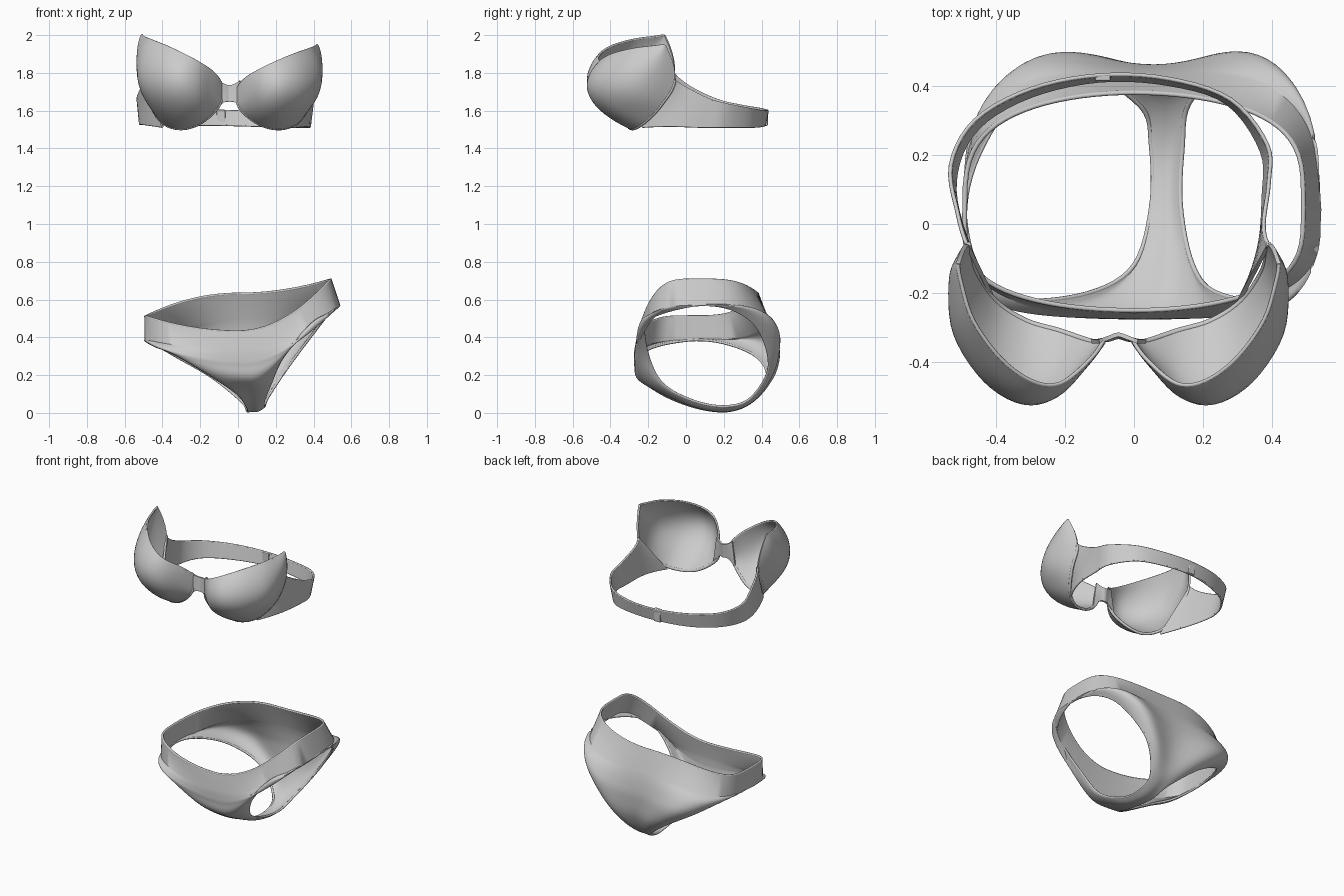
import bpy, bmesh
from math import sin, cos, pi, radians
from mathutils import Vector as V

if "Cube" in bpy.data.objects:
    bpy.data.objects.remove(bpy.data.objects["Cube"])


def spline(pts, per):
    """Smooth interpolation through points, `per` steps per span."""
    p = [V(q) for q in pts]
    if len(p) > 2:
        a, b = 3*p[0]-3*p[1]+p[2], 3*p[-1]-3*p[-2]+p[-3]
    else:
        a, b = 2*p[0]-p[1], 2*p[1]-p[0]
    e = [a] + p + [b]
    out = []
    for i in range(1, len(e)-2):
        p0, p1, p2, p3 = e[i-1:i+3]
        for k in range(per):
            t = k/per
            out.append(0.5*(2*p1 + (p2-p0)*t + (2*p0-5*p1+4*p2-p3)*t*t
                            + (3*p1-p0-3*p2+p3)*t**3))
    return out + [p[-1]]


def across(curves, per):
    """Interpolate between equally sampled curves, giving rows of points."""
    cols = [spline(c, per) for c in zip(*curves)]
    return [list(r) for r in zip(*cols)]


def sheet(name, rows, thick=0.012):
    """Cloth surface from rows of points, with thickness."""
    bm = bmesh.new()
    g = [[bm.verts.new(p) for p in r] for r in rows]
    for r, s in zip(g, g[1:]):
        for i in range(len(r)-1):
            bm.faces.new((r[i], r[i+1], s[i+1], s[i]))
    bmesh.ops.remove_doubles(bm, verts=bm.verts, dist=0.0008)
    bmesh.ops.recalc_face_normals(bm, faces=bm.faces)
    me = bpy.data.meshes.new(name)
    bm.to_mesh(me)
    bm.free()
    ob = bpy.data.objects.new(name, me)
    bpy.context.collection.objects.link(ob)
    m = ob.modifiers.new("thickness", 'SOLIDIFY')
    m.thickness, m.offset = thick, 0
    bpy.ops.object.select_all(action='DESELECT')
    bpy.context.view_layer.objects.active = ob
    ob.select_set(True)
    bpy.ops.object.modifier_apply(modifier=m.name)
    bpy.ops.object.shade_smooth_by_angle(angle=radians(50))
    return ob


def piping(name, pts, r=0.007, closed=False):
    """Thin rolled hem along an edge."""
    cu = bpy.data.curves.new(name, 'CURVE')
    cu.dimensions = '3D'
    cu.bevel_depth, cu.bevel_resolution, cu.use_fill_caps = r, 2, True
    s = cu.splines.new('POLY')
    s.points.add(len(pts)-1)
    for q, p in zip(s.points, pts):
        q.co = (*p, 1)
    s.use_cyclic_u = closed
    bpy.context.collection.objects.link(bpy.data.objects.new(name, cu))


# ---- Briefs: cross rows as left edge, centre, right edge, rear bulge
front = [
    ((-.49, .02, .51), (0, -.25, .43), (.49, .05, .705), 0),
    ((-.49, .02, .385), (.02, -.268, .33), (.535, .04, .57), 0),
    ((-.44, -.15, .355), (.03, -.27, .29), (.48, -.14, .525), 0),
    ((-.33, -.22, .31), (.04, -.268, .25), (.39, -.22, .47), 0),
    ((-.13, -.20, .19), (.06, -.25, .18), (.24, -.20, .30), 0),
    ((0, -.12, .10), (.08, -.14, .115), (.17, -.12, .15), 0),
    ((.05, .05, .03), (.09, .05, .035), (.135, .05, .06), 0)]
back = [
    ((.05, .22, .01), (.09, .22, .012), (.14, .22, .035), 0),
    ((.02, .34, .06), (.09, .36, .07), (.16, .35, .085), 0),
    ((-.14, .43, .19), (.08, .435, .19), (.27, .44, .25), .025),
    ((-.33, .37, .30), (.06, .455, .32), (.42, .38, .45), .05),
    ((-.45, .20, .37), (.05, .45, .41), (.50, .24, .55), .05),
    ((-.49, .02, .385), (.04, .43, .50), (.535, .04, .57), .03),
    ((-.49, .02, .51), (0, .38, .63), (.49, .05, .705), 0)]


def brief_row(L, C, R, bulge, n=40):
    out = []
    for i in range(n+1):
        a = -pi/2 + pi*i/n
        E = R if a > 0 else L
        s, c = abs(sin(a)), max(cos(a), 0)**0.55
        if i in (0, n):
            c = 0
        out.append(V((C[0] + (E[0]-C[0])*s,
                      E[1] + (C[1]-E[1])*c + bulge*sin(2*a)**2,
                      C[2] + (E[2]-C[2])*s*s)))
    return out


ctrl = [brief_row(*r) for r in front + back]
body = across(ctrl[1:-1], 6)
sheet("briefs", [ctrl[0]] + body + [ctrl[-1]])
piping("waist_hem", ctrl[0] + ctrl[-1][-2:0:-1], closed=True)
for side, k in (("left", 0), ("right", -1)):
    piping(side + "_leg_hem", [r[k] for r in body][:-1], closed=True)

# ---- Bra cups: wire, fullest line and top edge, measured out from the centre
wire = [(.045, -.34, 1.65), (.08, -.34, 1.59), (.17, -.31, 1.525), (.27, -.28, 1.505),
        (.36, -.22, 1.54), (.42, -.13, 1.64), (.435, -.06, 1.78), (.462, -.11, 1.97)]
full = [(.045, -.345, 1.70), (.10, -.41, 1.68), (.18, -.48, 1.67), (.28, -.503, 1.69),
        (.39, -.44, 1.71), (.473, -.31, 1.75), (.485, -.17, 1.85), (.464, -.113, 1.972)]
top = [(.045, -.34, 1.735), (.09, -.40, 1.79), (.17, -.462, 1.84), (.25, -.455, 1.88),
       (.34, -.39, 1.92), (.42, -.28, 1.95), (.455, -.17, 1.965), (.463, -.115, 1.973)]
MID = -.045
for side, d in (("left", -1), ("right", 1)):
    w, f, t = ([V((MID + d*u, y, z - d*.055*(z-1.5))) for u, y, z in spline(c, 5)]
               for c in (wire, full, top))
    sheet(side + "_cup", across([w, f, t], 8))
    piping(side + "_underwire", w[:-5], .009)
    piping(side + "_cup_hem", t, .006)

# ---- Back band: upper and lower edges running from right cup to left cup
band_top = [(.39, -.06, 1.76), (.375, 0, 1.72), (.39, .12, 1.66), (.385, .23, 1.63),
            (.28, .36, 1.605), (.10, .42, 1.595), (-.10, .43, 1.60), (-.30, .39, 1.61),
            (-.46, .30, 1.625), (-.53, .17, 1.655), (-.51, .03, 1.72), (-.483, -.06, 1.79)]
band_low = [(.30, -.23, 1.515), (.36, -.08, 1.52), (.375, .08, 1.515), (.37, .21, 1.515),
            (.27, .35, 1.515), (.10, .405, 1.52), (-.10, .415, 1.525), (-.30, .37, 1.525),
            (-.45, .28, 1.53), (-.515, .15, 1.53), (-.50, 0, 1.53), (-.40, -.23, 1.515)]
hi, lo = spline(band_top, 5), spline(band_low, 5)
sheet("back_band", across([lo, hi], 4))
piping("band_upper_hem", hi, .006)
piping("band_lower_hem", lo, .006)

# ---- Centre bridge between the cups
half_hi = [(.055, -.34, 1.76), (.025, -.328, 1.74), (0, -.32, 1.735)]
half_lo = [(.08, -.34, 1.595), (.03, -.335, 1.643), (0, -.327, 1.645)]
edges = []
for h in (half_lo, half_hi):
    pts = [(MID-u, y, z) for u, y, z in h]
    pts += [(MID+u, y, z) for u, y, z in h[-2::-1]]
    edges.append(spline(pts, 4))
sheet("centre_bridge", across(edges, 4))

# ---- Hook closure at the back
bpy.ops.mesh.primitive_cube_add(size=1, location=(-.09, .423, 1.562))
clasp = bpy.context.object
clasp.name = "hook_closure"
clasp.scale = (.045, .02, .085)
bpy.ops.object.transform_apply(location=False, rotation=False, scale=True)
bev = clasp.modifiers.new("soft_edges", 'BEVEL')
bev.width, bev.segments = .005, 2
